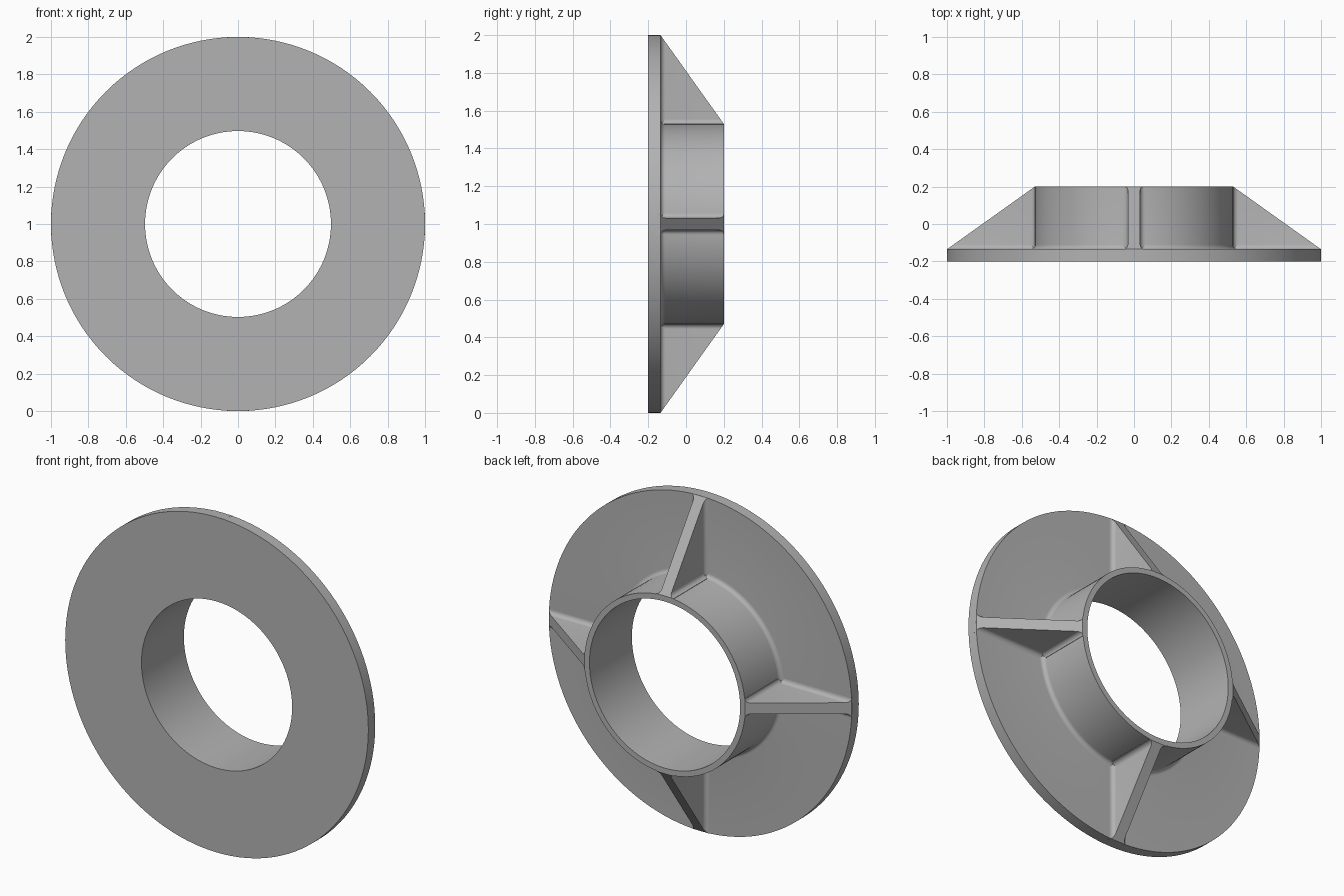
import bpy, bmesh, math
from mathutils import Vector, Matrix

if "Cube" in bpy.data.objects:
    bpy.data.objects.remove(bpy.data.objects["Cube"], do_unlink=True)

BACK, FACE, TIP = -0.2, -0.135, 0.2      # depths of front face, plate back, hub end
BORE, HUB, RIM = 0.497, 0.53, 1.0        # radii
HALF, FILLET = 0.033, 0.025              # rib half thickness, fillet radius
CENTRE = Matrix.Translation((0, 0, 1))

metal = bpy.data.materials.new("plain grey")
metal.use_nodes = True
grey = (0.45, 0.45, 0.45, 1)
metal.diffuse_color = grey
metal.node_tree.nodes["Principled BSDF"].inputs["Base Color"].default_value = grey


def fillet(u, v, steps=6):
    """Concave quarter arc from (u, v + FILLET) to (u + FILLET, v)."""
    arc = []
    for i in range(steps + 1):
        a = math.pi / 2 * i / steps
        arc.append((u + FILLET * (1 - math.cos(a)), v + FILLET * (1 - math.sin(a))))
    return arc


def finish(bm, name):
    bmesh.ops.recalc_face_normals(bm, faces=bm.faces)
    bm.transform(CENTRE)
    mesh = bpy.data.meshes.new(name)
    bm.to_mesh(mesh)
    bm.free()
    mesh.materials.append(metal)
    obj = bpy.data.objects.new(name, mesh)
    bpy.context.collection.objects.link(obj)
    bpy.ops.object.select_all(action="DESELECT")
    obj.select_set(True)
    bpy.context.view_layer.objects.active = obj
    bpy.ops.object.shade_smooth_by_angle(angle=math.radians(30))


def prism(bm, points, direction):
    """Closed outline pushed along a direction."""
    face = bm.faces.new([bm.verts.new(p) for p in points])
    out = bmesh.ops.extrude_face_region(bm, geom=[face])
    moved = [g for g in out["geom"] if isinstance(g, bmesh.types.BMVert)]
    bmesh.ops.translate(bm, verts=moved, vec=direction)


# Ring plate and hub turned as one piece
bm = bmesh.new()
profile = [(BORE, BACK), (BORE, TIP), (HUB, TIP)] + fillet(HUB, FACE) + [(RIM, FACE), (RIM, BACK)]
verts = [bm.verts.new((r, y, 0)) for r, y in profile]
edges = [bm.edges.new((verts[i - 1], verts[i])) for i in range(len(verts))]
bmesh.ops.spin(bm, geom=verts + edges, cent=(0, 0, 0), axis=(0, 1, 0),
               angle=math.tau, steps=128, use_merge=True)
bmesh.ops.remove_doubles(bm, verts=bm.verts, dist=0.0001)
finish(bm, "flange_and_hub")

# Four gusset ribs, flared where they meet the plate and the hub
INNER = HUB - 0.015
SINK = FACE - 0.02
slope = Vector((TIP - FACE, RIM - HUB, 0)).normalized()
for i, name in enumerate(("left", "bottom", "right", "top")):
    bm = bmesh.new()
    foot = fillet(HALF, FACE)
    half = [(HALF, TIP)] + foot + [(foot[-1][0], SINK)]
    outline = half + [(-t, y) for t, y in reversed(half)]
    prism(bm, [(INNER, y, t) for t, y in outline], (RIM - INNER - 0.001, 0, 0))
    root = [(t, r) for t, r in fillet(HALF, HUB - 0.001)]
    half = root + [(root[-1][0], INNER)]
    outline = half + [(-t, r) for t, r in reversed(half)]
    prism(bm, [(r, SINK, t) for t, r in outline], (0, TIP - SINK, 0))
    bmesh.ops.recalc_face_normals(bm, faces=bm.faces)
    # Trim to the slanted back edge
    cut = bmesh.ops.bisect_plane(bm, geom=bm.verts[:] + bm.edges[:] + bm.faces[:],
                                 plane_co=(RIM, FACE, 0), plane_no=slope, clear_outer=True)
    rim_edges = [g for g in cut["geom_cut"] if isinstance(g, bmesh.types.BMEdge)]
    bmesh.ops.holes_fill(bm, edges=rim_edges, sides=0)
    bm.transform(Matrix.Rotation(math.pi / 2 * i, 4, "Y"))
    finish(bm, name + "_rib")
